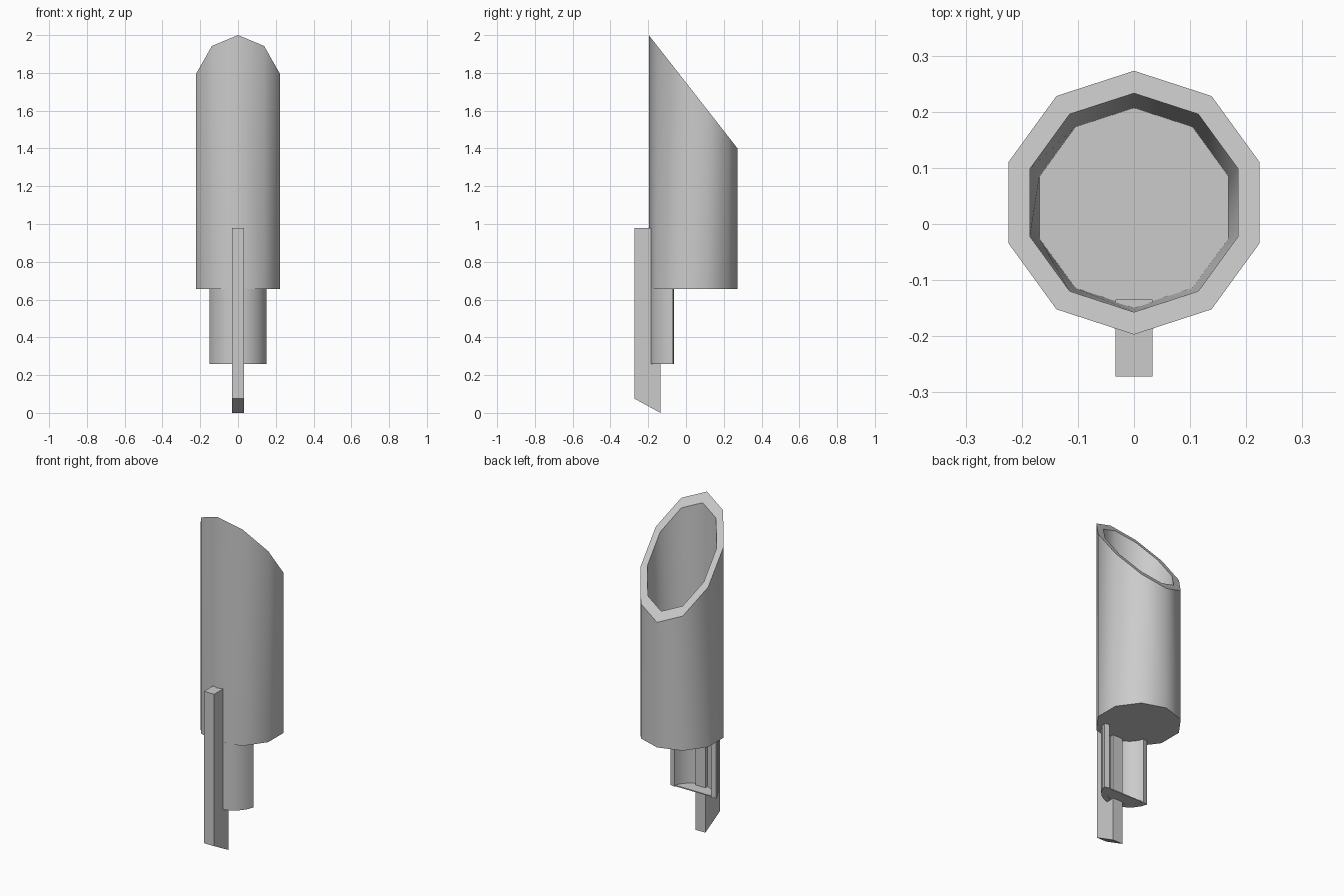
import bpy, bmesh
from math import sin, cos, pi, radians

if "Cube" in bpy.data.objects:
    bpy.data.objects.remove(bpy.data.objects["Cube"])


def make_object(name, bm, smooth_angle=None):
    bmesh.ops.recalc_face_normals(bm, faces=bm.faces)
    mesh = bpy.data.meshes.new(name)
    bm.to_mesh(mesh)
    bm.free()
    obj = bpy.data.objects.new(name, mesh)
    bpy.context.collection.objects.link(obj)
    if smooth_angle:
        bpy.ops.object.select_all(action='DESELECT')
        obj.select_set(True)
        bpy.context.view_layer.objects.active = obj
        bpy.ops.object.shade_smooth_by_angle(angle=radians(smooth_angle))
    return obj


def extrude_profile(bm, profile, place, low, high):
    """Prism from a 2D profile; place(a, b, t) gives the 3D point."""
    rings = [[bm.verts.new(place(a, b, t)) for a, b in profile] for t in (low, high)]
    n = len(profile)
    for i in range(n):
        j = (i + 1) % n
        bm.faces.new((rings[0][i], rings[0][j], rings[1][j], rings[1][i]))
    for ring in rings:
        bm.faces.new(ring)


def slant(y):
    return 2.0 - (y + 0.197) * 0.6 / 0.47


# Ten-sided cup with slanted rim and tapered hollow
bm = bmesh.new()


def ring(radius, cy, height):
    verts = []
    for i in range(10):
        a = 2 * pi * i / 10
        x, y = radius * sin(a), cy + radius * cos(a)
        verts.append(bm.verts.new((x, y, slant(y) if height is None else height)))
    return verts


rings = [ring(0.235, 0.038, 0.655), ring(0.235, 0.038, None),
         ring(0.195, 0.038, None), ring(0.1775, 0.0295, 0.72)]
for lower, upper in zip(rings, rings[1:]):
    for i in range(10):
        j = (i + 1) % 10
        bm.faces.new((lower[i], lower[j], upper[j], upper[i]))
bm.faces.new(rings[0])
bm.faces.new(rings[-1])
make_object("slanted_cup", bm, 37)

# Front bar with bevelled foot
bm = bmesh.new()
extrude_profile(bm, [(-0.272, 0.075), (-0.135, 0.0), (-0.135, 0.98), (-0.272, 0.98)],
                lambda y, z, x: (x, y, z), -0.033, 0.033)
make_object("front_bar", bm)


# Curved bracket, open at the back
def arc(radius):
    return [(radius * cos(a), -0.036 + radius * sin(a))
            for a in (radians(192.8 + 154.4 * i / 12) for i in range(13))]


bm = bmesh.new()
extrude_profile(bm, arc(0.154) + arc(0.124)[::-1], lambda x, y, z: (x, y, z), 0.26, 0.66)
make_object("curved_bracket", bm, 37)

# Thin plate closing the bracket's lower end
bm = bmesh.new()
extrude_profile(bm, arc(0.15), lambda x, y, z: (x, y, z), 0.261, 0.267)
make_object("bracket_floor", bm)
